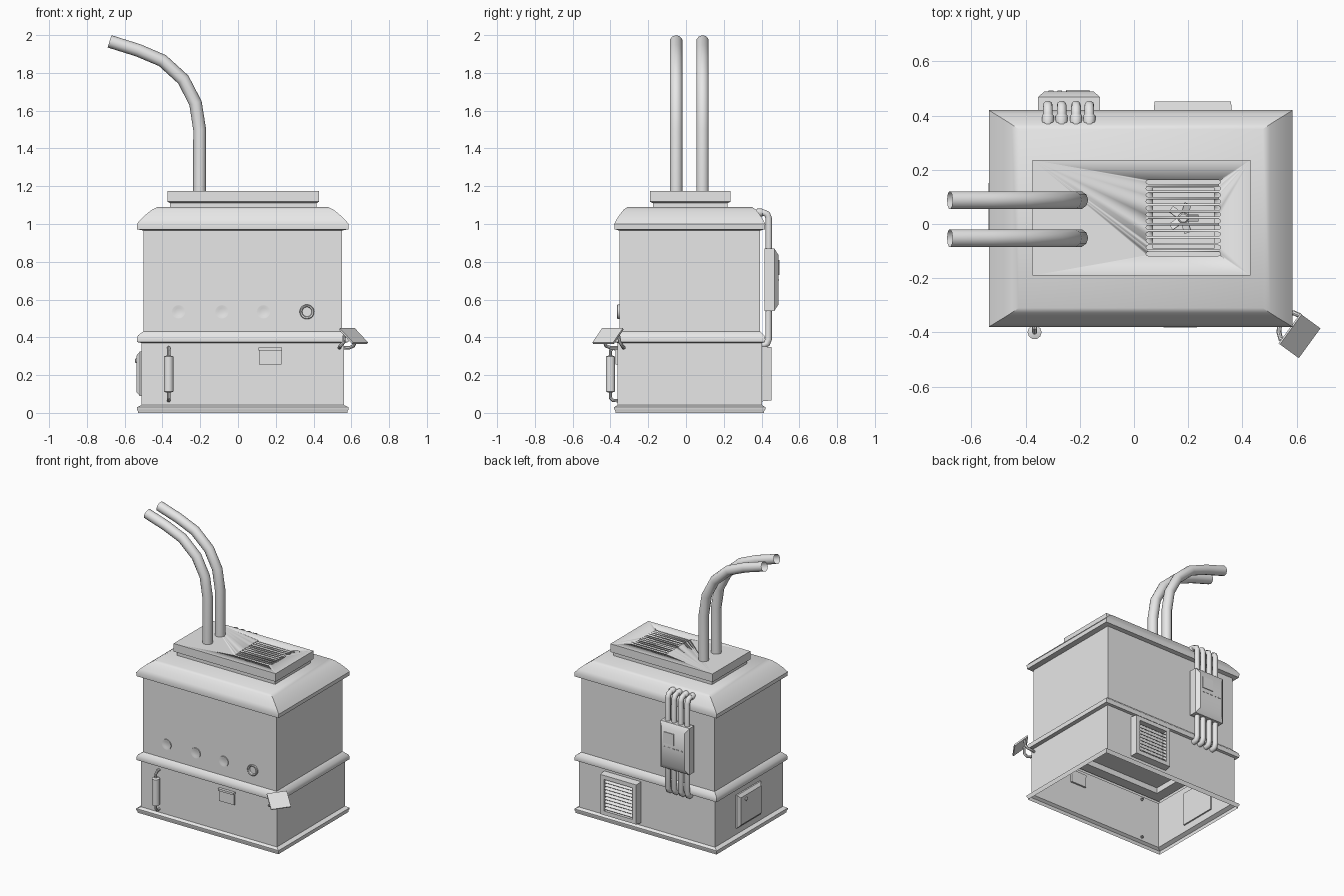
import bpy, bmesh, math
from mathutils import Vector, Matrix

default = bpy.data.objects.get("Cube")
if default:
    bpy.data.objects.remove(default)

grey = bpy.data.materials.new("plain_grey")
grey.use_nodes = True
grey.diffuse_color = (0.8, 0.8, 0.8, 1)
grey.node_tree.nodes["Principled BSDF"].inputs["Base Color"].default_value = (0.8, 0.8, 0.8, 1)


def finish(name, bm, fix=True):
    """Turn a bmesh into a named, smoothed object."""
    if fix:
        bmesh.ops.recalc_face_normals(bm, faces=bm.faces)
    mesh = bpy.data.meshes.new(name)
    bm.to_mesh(mesh)
    bm.free()
    mesh.materials.append(grey)
    ob = bpy.data.objects.new(name, mesh)
    bpy.context.collection.objects.link(ob)
    smooth(ob)
    return ob


def smooth(ob):
    bpy.ops.object.select_all(action='DESELECT')
    ob.select_set(True)
    bpy.context.view_layer.objects.active = ob
    bpy.ops.object.shade_smooth_by_angle(angle=math.radians(40))


def loft(name, centre, half, rings, bottom=True, top=True, turn=Matrix()):
    """Stack of rectangles: each ring is (z, x growth, y growth)."""
    bm = bmesh.new()
    loops = []
    for z, gx, gy in rings:
        hx, hy = half[0] + gx, half[1] + gy
        loops.append([bm.verts.new(turn @ Vector((centre[0] + sx * hx, centre[1] + sy * hy, z)))
                      for sx, sy in ((-1, -1), (1, -1), (1, 1), (-1, 1))])
    for a, b in zip(loops, loops[1:]):
        for i in range(4):
            j = (i + 1) % 4
            bm.faces.new((a[i], a[j], b[j], b[i]))
    if bottom:
        bm.faces.new(loops[0][::-1])
    if top:
        bm.faces.new(loops[-1])
    return finish(name, bm)


def box(name, lo, hi):
    c = [(a + b) / 2 for a, b in zip(lo, hi)]
    half = [(b - a) / 2 for a, b in zip(lo, hi)]
    return loft(name, c, half, [(lo[2], 0, 0), (hi[2], 0, 0)])


def tube(name, points, radius, sides=10):
    cu = bpy.data.curves.new(name, 'CURVE')
    cu.dimensions = '3D'
    cu.bevel_depth = radius
    cu.bevel_resolution = (sides - 4) // 2
    sp = cu.splines.new('POLY')
    sp.points.add(len(points) - 1)
    for p, co in zip(sp.points, points):
        p.co = (*co, 1)
    cu.materials.append(grey)
    ob = bpy.data.objects.new(name, cu)
    bpy.context.collection.objects.link(ob)
    bpy.ops.object.select_all(action='DESELECT')
    ob.select_set(True)
    bpy.context.view_layer.objects.active = ob
    bpy.ops.object.convert(target='MESH')
    smooth(bpy.context.view_layer.objects.active)


def lathe(name, profile, origin, axis, sides=20):
    """Spin (radius, height) pairs around an axis."""
    turn = Matrix.Translation(origin) @ Vector(axis).to_track_quat('Z', 'Y').to_matrix().to_4x4()
    bm = bmesh.new()
    loops = [[bm.verts.new(turn @ Vector((r * math.cos(k * math.tau / sides),
                                          r * math.sin(k * math.tau / sides), h)))
              for k in range(sides)] for r, h in profile]
    for a, b in zip(loops, loops[1:]):
        for i in range(sides):
            j = (i + 1) % sides
            bm.faces.new((a[i], a[j], b[j], b[i]))
    bm.faces.new(loops[-1])
    return finish(name, bm)


def carve(target, cutter):
    cutter.hide_render = True
    mod = target.modifiers.new("cut", 'BOOLEAN')
    mod.operation = 'DIFFERENCE'
    mod.solver = 'EXACT'
    mod.object = cutter
    bpy.ops.object.select_all(action='DESELECT')
    target.select_set(True)
    bpy.context.view_layer.objects.active = target
    bpy.ops.object.modifier_apply(modifier=mod.name)
    bpy.data.objects.remove(cutter)


# Casing, open underneath, with base rim, middle band and rounded eaves
MID, HALF = (0.025, 0.02), (0.525, 0.372)
casing = [(0.01, 0.03, 0.022), (0.02, 0.036, 0.028), (0.03, 0.036, 0.028), (0.042, 0.01, 0.01),
          (0.37, 0.01, 0.01), (0.375, 0.034, 0.026), (0.39, 0.036, 0.028), (0.41, 0.03, 0.022),
          (0.432, 0, 0), (0.965, 0, 0), (0.972, 0.034, 0.026), (1.0, 0.036, 0.028),
          (1.025, 0.015, 0.015), (1.055, -0.018, -0.005), (1.078, -0.048, -0.024),
          (1.09, -0.075, -0.042)]
loft("casing", MID, HALF, [(0, 0.03, 0.022)] + casing, bottom=False)

# Partition seen through the open base
loft("inner_partition", MID, HALF,
     [(0.38, 0.005, 0.005), (0.38, -0.07, -0.07), (0.42, -0.07, -0.07)], bottom=False)

# Roof cap with a slotted grille over a fan chamber
cap = loft("roof_cap", (0.028, 0.023), (0.402, 0.213),
           [(1.085, -0.015, -0.015), (1.11, -0.015, -0.015), (1.118, 0, 0), (1.176, 0, 0)])
carve(cap, box("chamber_cutter", (0.07, -0.09, 1.1), (0.295, 0.135, 1.166)))
slots = bmesh.new()
for n in range(12):
    y = -0.11 + n * 0.0241
    rim = [(x + 0.0075 * math.cos(a), y + 0.0075 * math.sin(a))
           for x, start in ((0.312, -90), (0.052, 90))
           for a in (math.radians(start + 45 * k) for k in range(5))]
    low = [slots.verts.new((x, y, 1.14)) for x, y in rim]
    high = [slots.verts.new((x, y, 1.2)) for x, y in rim]
    slots.faces.new(low[::-1])
    slots.faces.new(high)
    for i in range(10):
        j = (i + 1) % 10
        slots.faces.new((low[i], low[j], high[j], high[i]))
carve(cap, finish("slot_cutter", slots))
lathe("fan_hub", [(0.02, 0), (0.02, 0.04), (0.015, 0.045)], (0.182, 0.022, 1.1), (0, 0, 1))
for k in range(5):
    turn = Matrix.Translation((0.182, 0.022, 1.13)) @ Matrix.Rotation(k * math.tau / 5, 4, 'Z') \
        @ Matrix.Rotation(0.4, 4, 'X')
    loft("fan_blade", (0.037, 0), (0.02, 0.014), [(-0.002, 0, 0), (0.002, 0, 0)], turn=turn)

# Two bent exhaust pipes
for y in (-0.052, 0.088):
    path = [(-0.203, 1.15), (-0.203, 1.5), (-0.225, 1.64), (-0.29, 1.765),
            (-0.4, 1.865), (-0.53, 1.92), (-0.68, 1.967)]
    tube("exhaust_pipe", [(x, y, z) for x, z in path], 0.034)

# Three gauges and one open port on the front
for x in (-0.315, -0.085, 0.135):
    lathe("gauge", [(0.037, 0), (0.037, 0.008), (0.033, 0.008), (0.02, 0.004)],
          (x, -0.35, 0.535), (0, -1, 0))
lathe("port", [(0.039, 0), (0.039, 0.012), (0.035, 0.015), (0.028, 0.012), (0.025, 0.002)],
      (0.365, -0.35, 0.535), (0, -1, 0))

# Front grip on a bent rod
tube("grip_rod", [(-0.367, y, z) for y, z in
                  ((-0.35, 0.345), (-0.385, 0.345), (-0.4, 0.33), (-0.4, 0.08),
                   (-0.385, 0.065), (-0.35, 0.065))], 0.009, 8)
lathe("grip", [(0.012, 0), (0.026, 0.005), (0.026, 0.19), (0.012, 0.195)],
      (-0.367, -0.4, 0.108), (0, 0, 1), 10)

# Small front hatch with a lip
box("front_hatch", (0.11, -0.372, 0.255), (0.23, -0.35, 0.33))
box("front_hatch_lip", (0.108, -0.382, 0.33), (0.232, -0.35, 0.345))

# Tilted plate on two wire arms at the front corner
tilt = Matrix.Translation((0.611, -0.413, 0.407)) @ Matrix.Rotation(math.radians(-36), 4, 'Z') \
    @ Matrix.Rotation(math.radians(41), 4, 'Y')
loft("corner_plate", (0, 0), (0.057, 0.068), [(-0.005, 0, 0), (0.005, 0, 0)], turn=tilt)
tube("corner_arm", [(0.54, -0.34, 0.345), (0.535, -0.4, 0.345), (0.542, -0.425, 0.355),
                    (0.56, -0.432, 0.375), (0.565, -0.43, 0.43)], 0.009, 8)
tube("corner_arm", [(0.54, -0.335, 0.345), (0.59, -0.328, 0.345), (0.612, -0.338, 0.355),
                    (0.622, -0.35, 0.375), (0.618, -0.36, 0.42)], 0.009, 8)

# Chamfered side panel; local z points to -x, local x to -z
side = Matrix.Rotation(math.radians(-90), 4, 'Y')
loft("side_panel", (0.207, 0.035), (0.117, 0.135),
     [(0.5, 0, 0), (0.52, 0, 0), (0.537, -0.02, -0.02)], turn=side)
lathe("side_knob", [(0.012, 0), (0.012, 0.012), (0.008, 0.015)],
      (-0.53, 0.09, 0.275), (-1, 0, 0), 12)

# Rear vent: stepped frame with louvres; local z points to +y
rear = Matrix.Rotation(math.radians(-90), 4, 'X')
loft("rear_vent_frame", (0.217, -0.207), (0.147, 0.147),
     [(0.39, 0, 0), (0.452, -0.006, -0.006), (0.452, -0.035, -0.035), (0.415, -0.035, -0.035)],
     turn=rear)
for n in range(9):
    z = 0.112 + n * 0.0238
    turn = Matrix.Translation((0.217, 0.436, z)) @ Matrix.Rotation(math.radians(-35), 4, 'X')
    loft("rear_vent_louvre", (0, 0), (0.112, 0.013), [(-0.002, 0, 0), (0.002, 0, 0)], turn=turn)

# Rear junction box with cover plate and conduits
loft("junction_box", (-0.24, -0.705), (0.115, 0.165),
     [(0.415, 0, 0), (0.468, 0, 0), (0.49, -0.025, -0.035)], turn=rear)
box("junction_cover", (-0.25, 0.485, 0.73), (-0.165, 0.495, 0.81))
for n in range(5):
    x = -0.315 + n * 0.032
    box("junction_mark", (x, 0.485, 0.7), (x + 0.018, 0.493, 0.706))
for x in (-0.318, -0.267, -0.214, -0.165):
    tube("conduit", [(x, y, z) for y, z in
                     ((0.36, 1.06), (0.41, 1.06), (0.43, 1.052), (0.438, 1.03), (0.438, 0.39),
                      (0.43, 0.368), (0.415, 0.36), (0.38, 0.36))], 0.018)
    lathe("conduit_fitting", [(0.022, 0), (0.022, 0.025), (0.018, 0.03)],
          (x, 0.375, 1.06), (0, 1, 0), 12)
